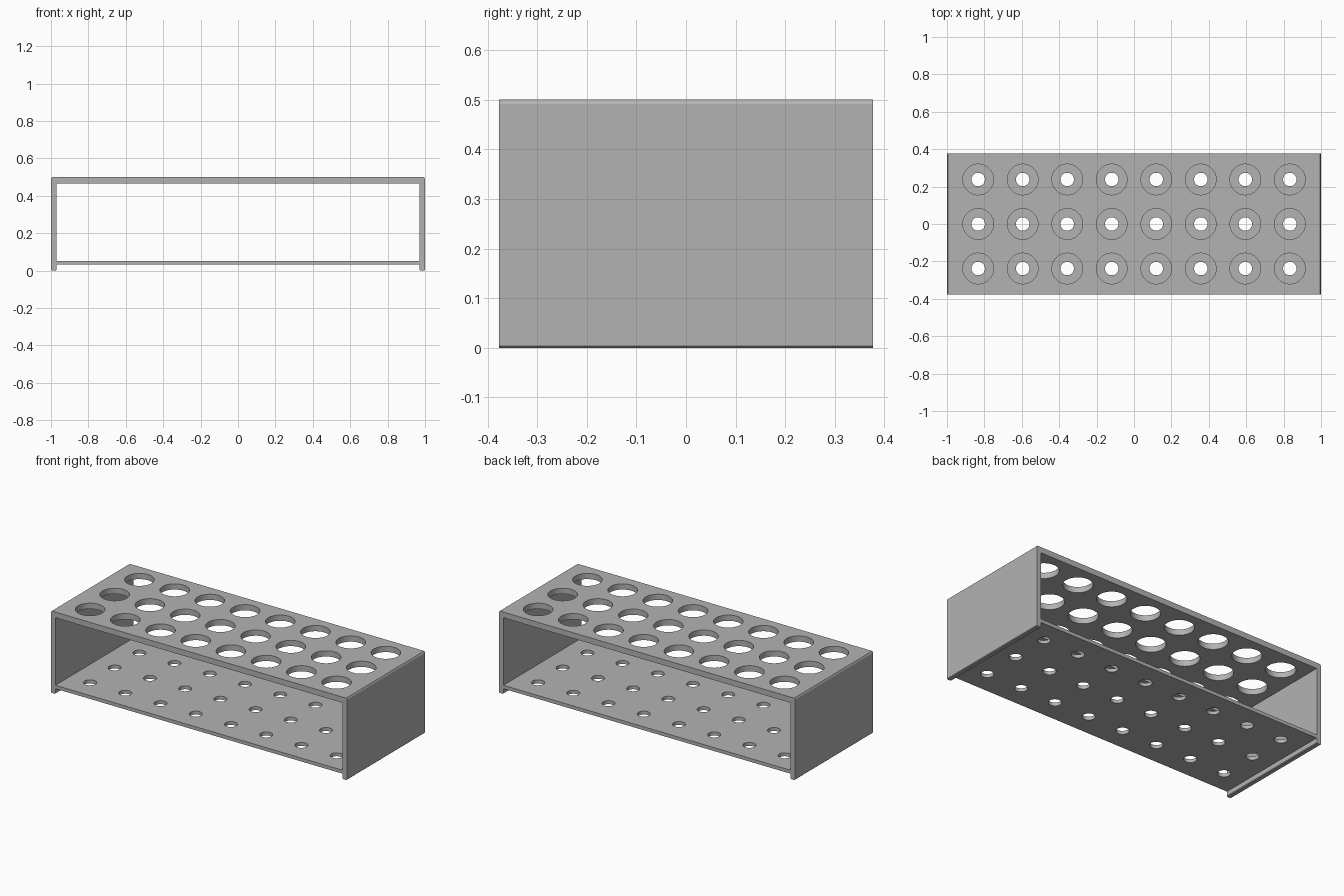
import bpy
import bmesh
from mathutils import Matrix

if "Cube" in bpy.data.objects:
    bpy.data.objects.remove(bpy.data.objects["Cube"], do_unlink=True)

HALF_X, HALF_Y, HEIGHT = 1.0, 0.377, 0.5
INNER_X = 0.97
SHELF_BOTTOM, SHELF_TOP, PLATE_BOTTOM = 0.032, 0.053, 0.465
PITCH, COLUMNS, ROWS = 0.238, 8, 3
TUBE_RADIUS, DRAIN_RADIUS = 0.082, 0.036

grey = bpy.data.materials.new("plain grey")
grey.use_nodes = True
colour = (0.45, 0.45, 0.45, 1)
grey.diffuse_color = colour
grey.node_tree.nodes["Principled BSDF"].inputs["Base Color"].default_value = colour


def make_object(name, bm):
    bmesh.ops.recalc_face_normals(bm, faces=bm.faces)
    mesh = bpy.data.meshes.new(name)
    bm.to_mesh(mesh)
    bm.free()
    mesh.materials.append(grey)
    obj = bpy.data.objects.new(name, mesh)
    bpy.context.collection.objects.link(obj)
    return obj


def extrude_profile(name, half_profile, half_depth):
    """Mirror a right-hand x/z profile and extrude it along y."""
    outline = half_profile + [(-x, z) for x, z in reversed(half_profile)]
    bm = bmesh.new()
    face = bm.faces.new([bm.verts.new((x, -half_depth, z)) for x, z in outline])
    new = bmesh.ops.extrude_face_region(bm, geom=[face])["geom"]
    verts = [v for v in new if isinstance(v, bmesh.types.BMVert)]
    bmesh.ops.translate(bm, verts=verts, vec=(0, 2 * half_depth, 0))
    return make_object(name, bm)


def hole_grid(name, radius, z, depth):
    bm = bmesh.new()
    for i in range(COLUMNS):
        for j in range(ROWS):
            place = Matrix.Translation(((i - (COLUMNS - 1) / 2) * PITCH,
                                        (j - (ROWS - 1) / 2) * PITCH, z))
            bmesh.ops.create_cone(bm, cap_ends=True, segments=64, radius1=radius,
                                  radius2=radius, depth=depth, matrix=place)
    return make_object(name, bm)


# Rack body: softened top corners and short side feet
rack = extrude_profile("tube_rack", [
    (INNER_X, SHELF_BOTTOM), (INNER_X, 0.004), (INNER_X + 0.004, 0),
    (HALF_X - 0.004, 0), (HALF_X, 0.004),
    (HALF_X, HEIGHT - 0.009), (HALF_X - 0.005, HEIGHT)], HALF_Y)

# Open middle, tube holes in the top plate, drain holes in the shelf
cutters = [
    extrude_profile("opening_cutter",
                    [(INNER_X, SHELF_TOP), (INNER_X, PLATE_BOTTOM)], HALF_Y + 0.1),
    hole_grid("tube_hole_cutter", TUBE_RADIUS, HEIGHT, 0.2),
    hole_grid("drain_hole_cutter", DRAIN_RADIUS, SHELF_TOP, 0.2),
]
bpy.ops.object.select_all(action="DESELECT")
rack.select_set(True)
bpy.context.view_layer.objects.active = rack
for cutter in cutters:
    cutter.hide_render = True
    cut = rack.modifiers.new(cutter.name, "BOOLEAN")
    cut.operation = "DIFFERENCE"
    cut.solver = "EXACT"
    cut.object = cutter
    bpy.ops.object.modifier_apply(modifier=cut.name)
    bpy.data.objects.remove(cutter, do_unlink=True)

# Round hole walls, crisp edges
bpy.ops.object.shade_smooth_by_angle(angle=0.4)
